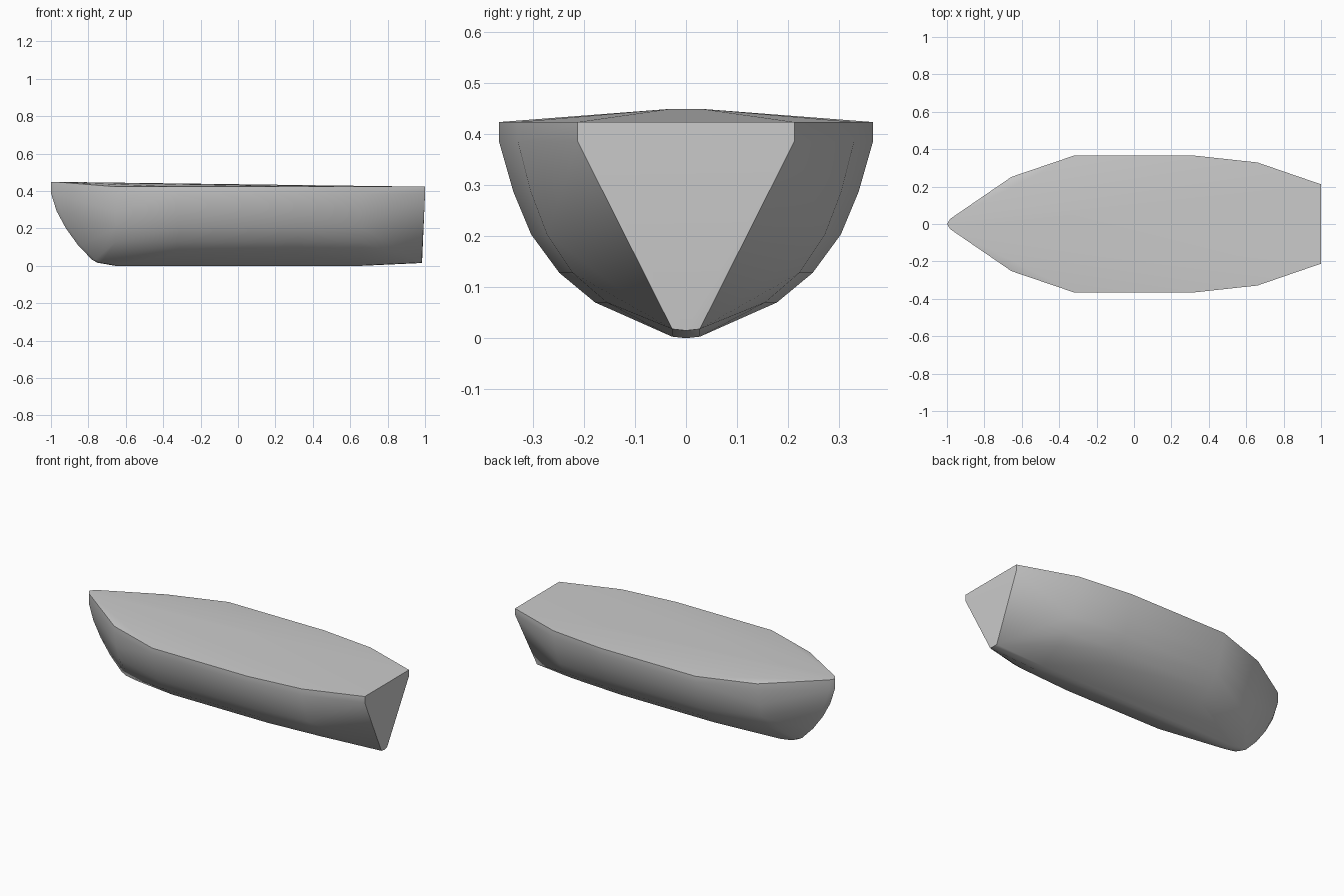
import bpy, bmesh, math

if "Cube" in bpy.data.objects:
    bpy.data.objects.remove(bpy.data.objects["Cube"])

bm = bmesh.new()

def both_sides(x, y, z):
    for s in (-1, 1):
        bm.verts.new((x, s * y, z))

# cross-section stations: x position and half-section (half width, height)
levels = [0.423, 0.385, 0.287, 0.203, 0.128, 0.07]
stations = [
    (-0.655, [0.252, 0.252, 0.232, 0.205, 0.155, 0.09]),
    (-0.32, [0.366, 0.366, 0.338, 0.303, 0.248, 0.178]),
    (0.32, [0.366, 0.366, 0.338, 0.303, 0.248, 0.178]),
    (0.66, [0.329, 0.329, 0.304, 0.272, 0.222, 0.155]),
]
for x, widths in stations:
    for y, z in zip(widths, levels):
        both_sides(x, y, z)
    both_sides(x, 0.027, 0.003)
    bm.verts.new((x, 0, 0))

# transom corners and heel of the keel
for z in (0.423, 0.385):
    both_sides(1.0, 0.212, z)
both_sides(0.982, 0.027, 0.018)
bm.verts.new((0.984, 0, 0.015))

# curved stem at the bow
for x, z in [(-0.75, 0.016), (-0.78, 0.032), (-0.855, 0.11), (-0.92, 0.2),
             (-0.97, 0.293), (-1.0, 0.388), (-1.0, 0.449)]:
    bm.verts.new((x, 0, z))
    both_sides(x + 0.018, 0.028, z)

# skin the stations into one closed hull
res = bmesh.ops.convex_hull(bm, input=bm.verts[:])
bmesh.ops.delete(bm, geom=[v for v in bm.verts if not v.link_faces], context='VERTS')
bmesh.ops.dissolve_limit(bm, angle_limit=math.radians(0.3),
                         verts=bm.verts[:], edges=bm.edges[:])
bmesh.ops.recalc_face_normals(bm, faces=bm.faces[:])

mesh = bpy.data.meshes.new("boat_hull")
bm.to_mesh(mesh)
bm.free()
hull = bpy.data.objects.new("boat_hull", mesh)
bpy.context.collection.objects.link(hull)
bpy.context.view_layer.objects.active = hull
hull.select_set(True)
bpy.ops.object.shade_smooth_by_angle(angle=math.radians(30))
